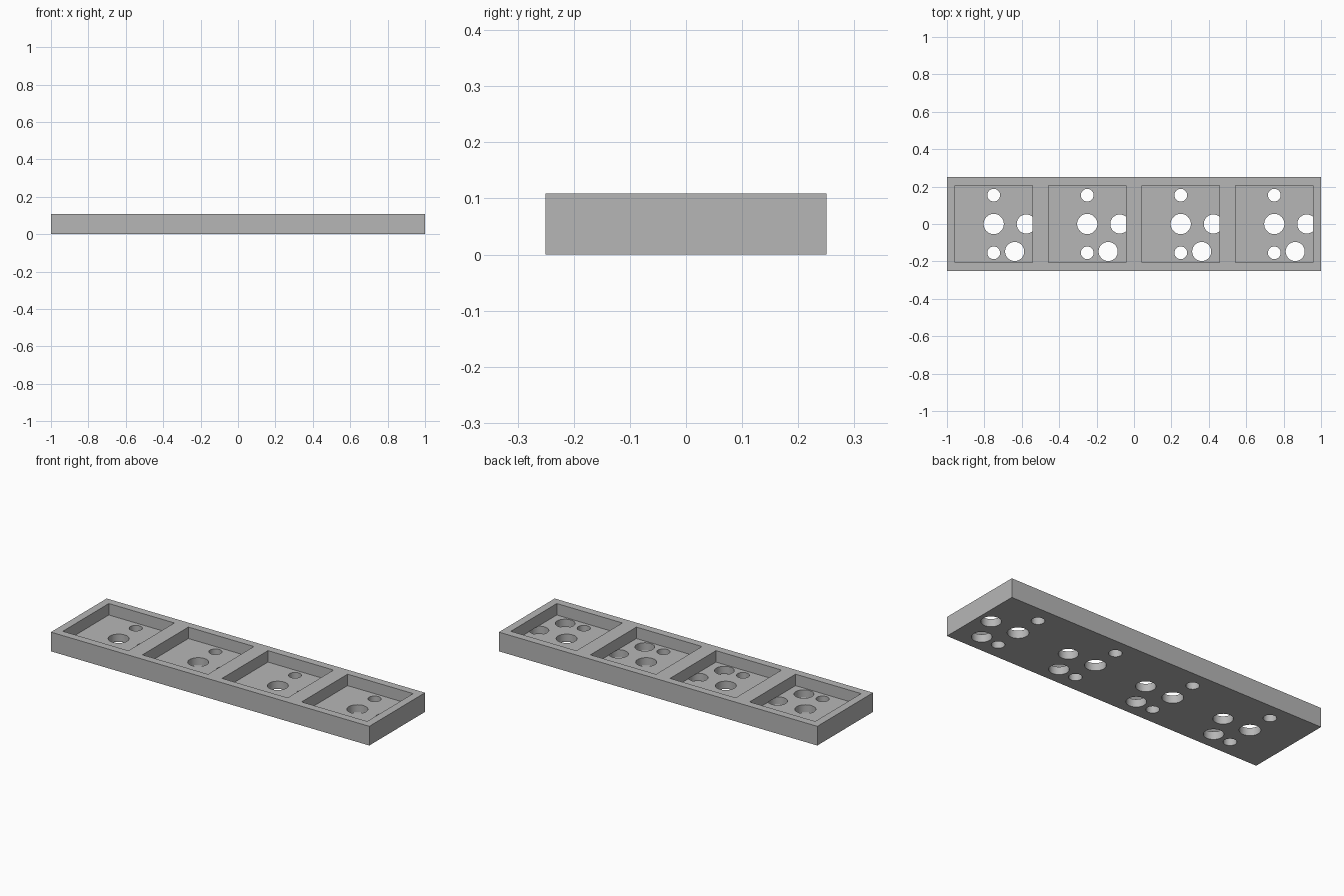
import bpy
import bmesh
from mathutils import Matrix, Vector

cube = bpy.data.objects.get("Cube")
if cube:
    bpy.data.objects.remove(cube, do_unlink=True)

HEIGHT = 0.109
FLOOR = 0.044
PITCH = 0.5
POCKET = 0.412
CENTRES = [(i - 1.5) * PITCH for i in range(4)]
# Hole pattern inside each pocket: x, y, radius
HOLES = [
    (0, 0, 0.054),
    (0, 0.154, 0.034),
    (0, -0.154, 0.034),
    (0.112, -0.147, 0.051),
    (0.174, 0, 0.051),
]


def add_box(bm, x, size_x, size_y, low, high):
    place = Matrix.Translation((x, 0, (low + high) / 2))
    scale = Matrix.Diagonal(Vector((size_x, size_y, high - low, 1)))
    bmesh.ops.create_cube(bm, size=1, matrix=place @ scale)


def add_cylinder(bm, x, y, radius, low, high):
    bmesh.ops.create_cone(
        bm, cap_ends=True, segments=48, radius1=radius, radius2=radius,
        depth=high - low, matrix=Matrix.Translation((x, y, (low + high) / 2)))


def make_object(name, bm):
    mesh = bpy.data.meshes.new(name)
    bm.to_mesh(mesh)
    bm.free()
    obj = bpy.data.objects.new(name, mesh)
    bpy.context.collection.objects.link(obj)
    return obj


# Solid slab
bm = bmesh.new()
add_box(bm, 0, 2, 0.5, 0, HEIGHT)
plate = make_object("socket_plate", bm)

# Square pockets open at the top
bm = bmesh.new()
for cx in CENTRES:
    add_box(bm, cx, POCKET, POCKET, FLOOR, HEIGHT + 0.1)
pockets = make_object("pocket_cutter", bm)

# Round holes through the pocket floors only, running under the end walls
bm = bmesh.new()
for cx in CENTRES:
    for x, y, radius in HOLES:
        add_cylinder(bm, cx + x, y, radius, -0.1, FLOOR + 0.0003)
holes = make_object("hole_cutter", bm)

# Cut, then discard the cutters
for cutter in (pockets, holes):
    cutter.hide_render = True
    mod = plate.modifiers.new(cutter.name, 'BOOLEAN')
    mod.operation = 'DIFFERENCE'
    mod.solver = 'EXACT'
    mod.object = cutter

bpy.ops.object.select_all(action='DESELECT')
plate.select_set(True)
bpy.context.view_layer.objects.active = plate
for cutter in (pockets, holes):
    bpy.ops.object.modifier_apply(modifier=cutter.name)
    bpy.data.objects.remove(cutter, do_unlink=True)
bpy.ops.object.shade_smooth_by_angle(angle=0.5)

# Single grey material
grey = (0.47, 0.47, 0.47, 1)
mat = bpy.data.materials.new("plain grey")
mat.use_nodes = True
mat.diffuse_color = grey
mat.node_tree.nodes["Principled BSDF"].inputs["Base Color"].default_value = grey
plate.data.materials.clear()
plate.data.materials.append(mat)
